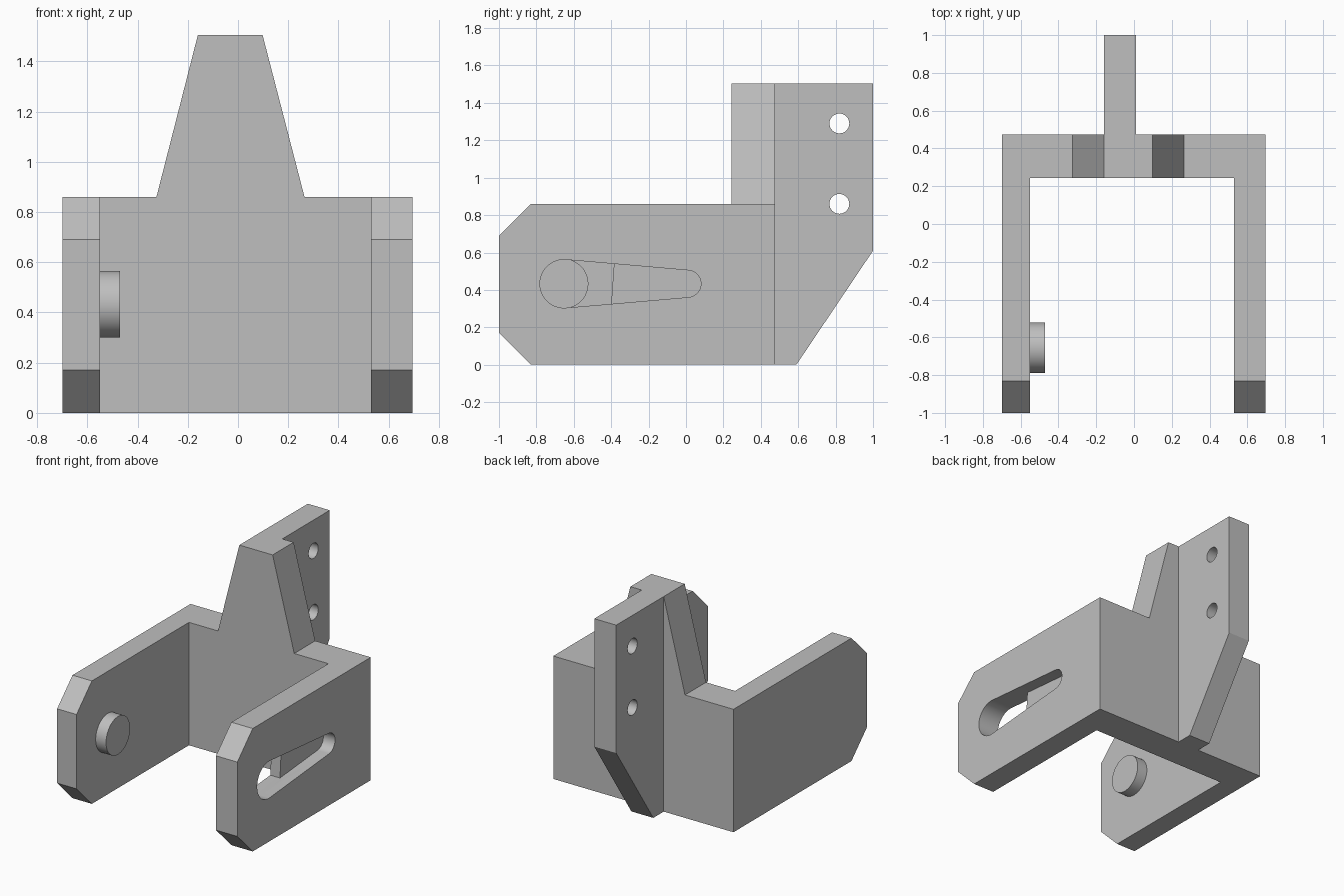
import bpy
import bmesh
from math import acos, cos, sin, pi, radians

cube = bpy.data.objects.get("Cube")
if cube:
    bpy.data.objects.remove(cube, do_unlink=True)

# Plain grey metal
metal = bpy.data.materials.new("grey metal")
metal.use_nodes = True
GREY = (0.52, 0.52, 0.52, 1)
metal.diffuse_color = GREY
metal.node_tree.nodes["Principled BSDF"].inputs["Base Color"].default_value = GREY


def prism(name, profile, axis, start, end):
    """Extrude a profile along x (points are y, z) or along y (points are x, z)."""
    def place(p, t):
        return (t, p[0], p[1]) if axis == "x" else (p[0], t, p[1])
    bm = bmesh.new()
    rings = [[bm.verts.new(place(p, t)) for p in profile] for t in (start, end)]
    bm.faces.new(rings[0])
    bm.faces.new(rings[1])
    n = len(profile)
    for i in range(n):
        j = (i + 1) % n
        bm.faces.new((rings[0][i], rings[0][j], rings[1][j], rings[1][i]))
    bmesh.ops.recalc_face_normals(bm, faces=bm.faces)
    mesh = bpy.data.meshes.new(name)
    bm.to_mesh(mesh)
    bm.free()
    mesh.materials.append(metal)
    obj = bpy.data.objects.new(name, mesh)
    bpy.context.collection.objects.link(obj)
    return obj


def arc(cy, cz, r, a0, a1, steps):
    return [(cy + r * cos(a0 + (a1 - a0) * i / steps),
             cz + r * sin(a0 + (a1 - a0) * i / steps)) for i in range(steps + 1)]


def combine(target, tool, operation):
    """Apply a boolean and discard the tool."""
    mod = target.modifiers.new(operation, "BOOLEAN")
    mod.operation = operation
    mod.solver = "EXACT"
    mod.object = tool
    bpy.context.view_layer.objects.active = target
    bpy.ops.object.modifier_apply(modifier=mod.name)
    bpy.data.objects.remove(tool, do_unlink=True)


def smooth(obj):
    bpy.ops.object.select_all(action="DESELECT")
    obj.select_set(True)
    bpy.context.view_layer.objects.active = obj
    bpy.ops.object.shade_smooth_by_angle(angle=radians(30))


# Main dimensions
LEFT, RIGHT = 0.695, -0.7
INNER_LEFT, INNER_RIGHT = 0.53, -0.55
WALL_FRONT, WALL_BACK = 0.243, 0.475
ARM_TOP, TOP = 0.86, 1.505

# Back wall with its tapered upright
bracket = prism("bracket", [
    (RIGHT, 0), (LEFT, 0), (LEFT, ARM_TOP), (0.265, ARM_TOP), (0.098, TOP),
    (-0.16, TOP), (-0.325, ARM_TOP), (RIGHT, ARM_TOP)], "y", WALL_FRONT, WALL_BACK)

# Side arms with chamfered front corners
arm = [(-1, 0.17), (-0.83, 0), (WALL_BACK, 0), (WALL_BACK, ARM_TOP),
       (-0.83, ARM_TOP), (-1, 0.69)]
for name, x0, x1 in (("left_arm", INNER_LEFT, LEFT), ("right_arm", RIGHT, INNER_RIGHT)):
    combine(bracket, prism(name, arm, "x", x0, x1), "UNION")

# Rear mounting tab
tab = [(WALL_FRONT + 0.1, 0), (0.59, 0), (1, 0.61), (1, TOP), (WALL_FRONT + 0.1, TOP)]
combine(bracket, prism("rear_tab", tab, "x", -0.16, 0.01), "UNION")

# Two bolt holes through the tab
for z in (0.86, 1.29):
    hole = arc(0.82, z, 0.053, 0, 2 * pi, 32)[:-1]
    combine(bracket, prism("bolt_hole", hole, "x", -0.3, 0.2), "DIFFERENCE")

# Tapered slot in the left arm: a pocket that opens right through at the front
BIG_Y, SMALL_Y, MID_Z, BIG_R, SMALL_R = -0.652, 0.008, 0.433, 0.129, 0.072
tangent = acos((BIG_R - SMALL_R) / (SMALL_Y - BIG_Y))
big_end = arc(BIG_Y, MID_Z, BIG_R, tangent, 2 * pi - tangent, 32)
small_end = arc(SMALL_Y, MID_Z, SMALL_R, -tangent, tangent, 20)
POCKET_FLOOR = 0.605
combine(bracket, prism("slot_pocket", big_end + small_end, "x", POCKET_FLOOR, 0.8),
        "DIFFERENCE")


def slot_edge(y, side):
    """Point on the straight upper or lower edge of the slot."""
    y0, z0 = big_end[0]
    y1, z1 = small_end[-1]
    z = z0 + (z1 - z0) * (y - y0) / (y1 - y0)
    return (y, MID_Z + side * (z - MID_Z))


opening = big_end + [slot_edge(-0.40, -1), slot_edge(-0.385, 1)]
combine(bracket, prism("slot_opening", opening, "x", 0.45, POCKET_FLOOR + 0.02), "DIFFERENCE")
smooth(bracket)

# Round pin on the inside of the right arm
pin = prism("pin", arc(-0.655, MID_Z, 0.133, 0, 2 * pi, 48)[:-1], "x", INNER_RIGHT - 0.03, -0.47)
smooth(pin)
